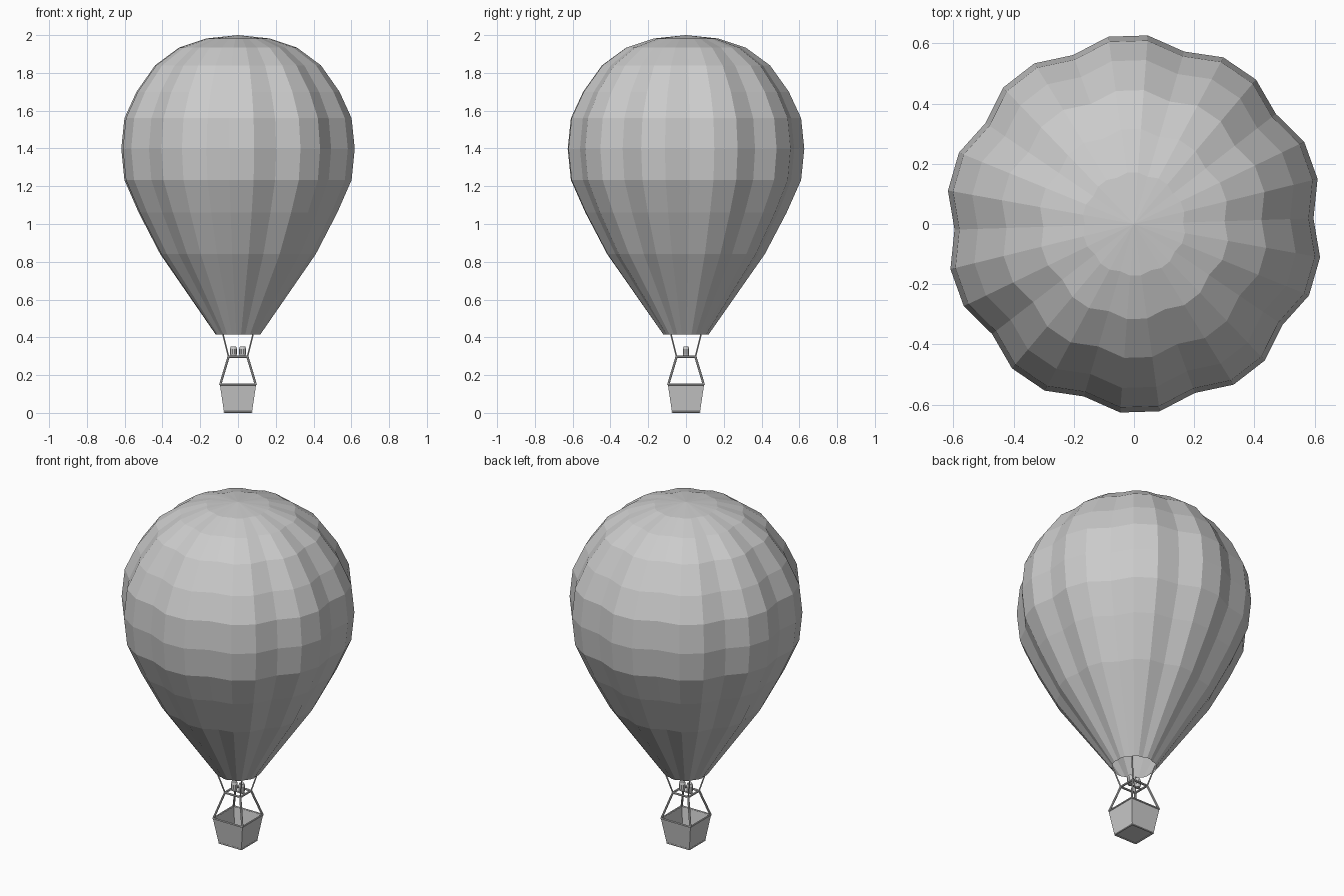
import bpy, bmesh, math
from mathutils import Vector

if "Cube" in bpy.data.objects:
    bpy.data.objects.remove(bpy.data.objects["Cube"])


def make_object(name, bm):
    bmesh.ops.recalc_face_normals(bm, faces=bm.faces)
    mesh = bpy.data.meshes.new(name)
    bm.to_mesh(mesh)
    bm.free()
    obj = bpy.data.objects.new(name, mesh)
    bpy.context.collection.objects.link(obj)
    return obj


def add_rod(bm, a, b, radius, sides=8):
    a, b = Vector(a), Vector(b)
    d = b - a
    matrix = d.to_track_quat('Z', 'Y').to_matrix().to_4x4()
    matrix.translation = (a + b) / 2
    bmesh.ops.create_cone(bm, cap_ends=True, segments=sides, radius1=radius,
                          radius2=radius, depth=d.length, matrix=matrix)


def corners(half, z):
    return [(sx * half, sy * half, z) for sx, sy in ((-1, -1), (1, -1), (1, 1), (-1, 1))]


def rods(name, pairs, radius):
    bm = bmesh.new()
    for a, b in pairs:
        add_rod(bm, a, b, radius)
    return make_object(name, bm)


def square_frame(name, half, z, radius):
    c = corners(half, z)
    return rods(name, [(c[i], c[(i + 1) % 4]) for i in range(4)], radius)


def bridge(bm, lower, upper):
    n = len(lower)
    for i in range(n):
        j = (i + 1) % n
        bm.faces.new((lower[i], lower[j], upper[j], upper[i]))


# Envelope: ten bulging gores, three facets each, open at the mouth
GORES, PHASE = 10, math.radians(1.8)
profile = [(0.120, 0.415), (0.418, 0.84), (0.534, 1.06), (0.611, 1.233),
           (0.628, 1.398), (0.611, 1.56), (0.546, 1.70), (0.446, 1.84),
           (0.317, 1.934), (0.172, 1.982)]
bm = bmesh.new()
rings = []
for r, z in profile:
    ring = []
    for i in range(GORES * 3):
        ang = PHASE + math.tau * i / (GORES * 3)
        rad = r * (0.95 if i % 3 == 0 else 1.0)
        ring.append(bm.verts.new((rad * math.cos(ang), rad * math.sin(ang), z)))
    rings.append(ring)
for lower, upper in zip(rings, rings[1:]):
    bridge(bm, lower, upper)
crown = bm.verts.new((0, 0, 2.0))
for i in range(GORES * 3):
    bm.faces.new((rings[-1][i], rings[-1][(i + 1) % (GORES * 3)], crown))
make_object("envelope", bm)

# Basket: tapered open box with thin walls and a floor
bm = bmesh.new()
loops = [[bm.verts.new(p) for p in corners(h, z)]
         for h, z in ((0.074, 0.004), (0.096, 0.15), (0.090, 0.15), (0.069, 0.010))]
for lower, upper in zip(loops, loops[1:]):
    bridge(bm, lower, upper)
bm.faces.new(loops[0])
bm.faces.new(loops[-1])
make_object("basket", bm)

# Basket edging and burner frame
square_frame("basket_rim", 0.095, 0.151, 0.005)
square_frame("basket_base_edge", 0.072, 0.005, 0.005)
square_frame("burner_frame", 0.050, 0.297, 0.006)
rods("burner_crossbar", [((-0.05, 0, 0.297), (0.05, 0, 0.297))], 0.005)

# Uprights from basket to frame, and suspension lines up to the mouth
rods("basket_uprights", zip(corners(0.094, 0.15), corners(0.050, 0.297)), 0.006)
rods("suspension_lines", zip(corners(0.050, 0.297), corners(0.080, 0.418)), 0.004)

# Twin burners, slightly barrel shaped
for side, x in (("left", -0.024), ("right", 0.024)):
    bm = bmesh.new()
    stack = []
    for r, z in ((0.014, 0.298), (0.018, 0.312), (0.018, 0.338), (0.014, 0.352)):
        stack.append([bm.verts.new((x + r * math.cos(math.tau * i / 10),
                                    r * math.sin(math.tau * i / 10), z)) for i in range(10)])
    for lower, upper in zip(stack, stack[1:]):
        bridge(bm, lower, upper)
    bm.faces.new(stack[0])
    bm.faces.new(stack[-1])
    make_object(side + "_burner", bm)
